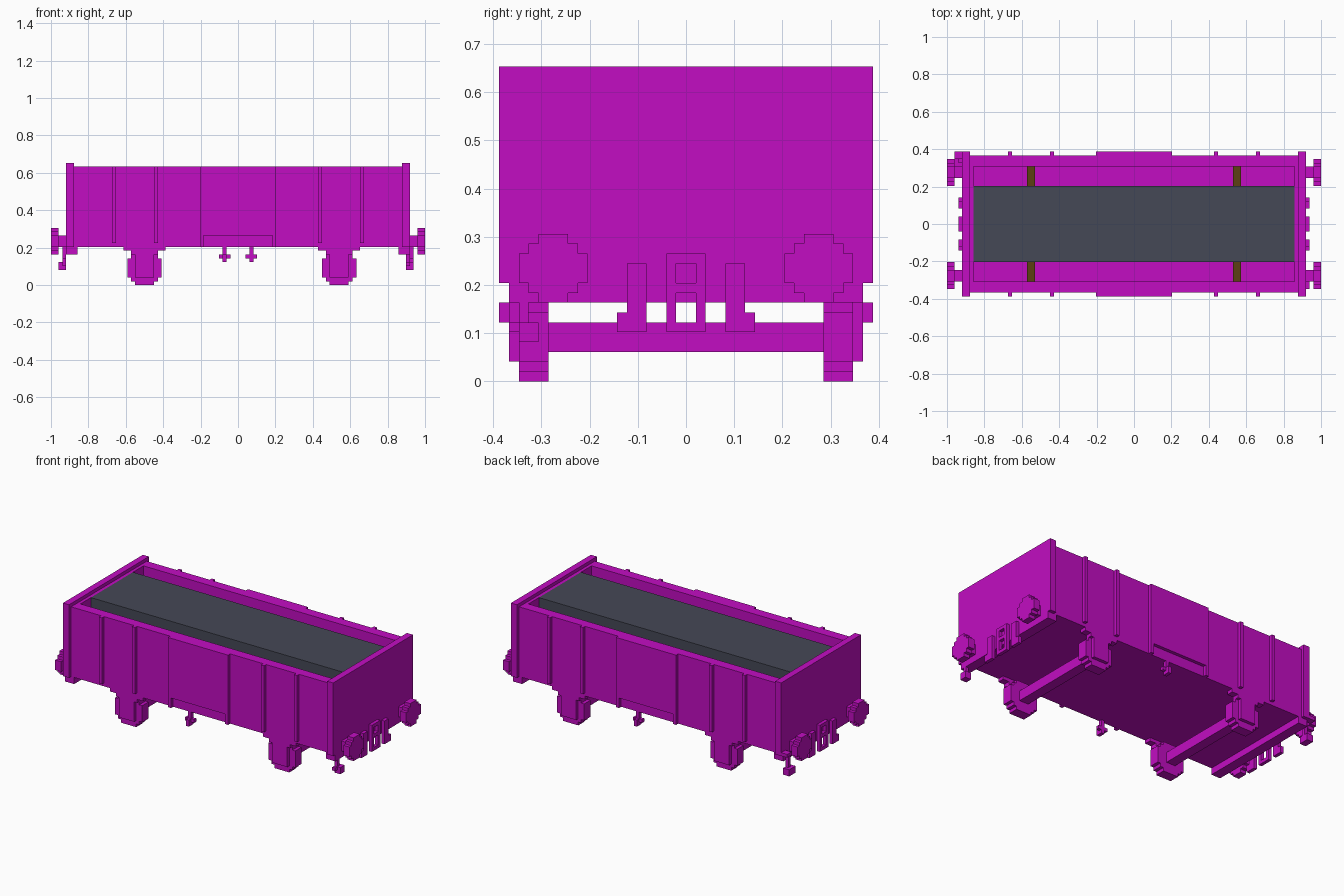
import bpy, bmesh
from mathutils import Vector

U = 2 / 98  # one block of the grid

if "Cube" in bpy.data.objects:
    bpy.data.objects.remove(bpy.data.objects["Cube"], do_unlink=True)


def material(name, rgb):
    m = bpy.data.materials.new(name)
    m.use_nodes = True
    m.diffuse_color = (*rgb, 1)
    m.node_tree.nodes["Principled BSDF"].inputs["Base Color"].default_value = (*rgb, 1)
    return m


PAINT = material("magenta_paint", (0.54, 0.004, 0.54))
CARGO = material("slate_cargo", (0.06, 0.065, 0.093))
WOOD = material("brown_wood", (0.107, 0.051, 0.006))


def finish(name, bm, mat):
    bmesh.ops.recalc_face_normals(bm, faces=bm.faces)
    me = bpy.data.meshes.new(name)
    bm.to_mesh(me)
    bm.free()
    me.materials.append(mat)
    ob = bpy.data.objects.new(name, me)
    bpy.context.collection.objects.link(ob)
    return ob


def boxes(name, spans, mat=PAINT):
    """Blocks given as ((x0, x1), (y0, y1), (z0, z1)) in grid units."""
    bm = bmesh.new()
    for span in spans:
        verts = bmesh.ops.create_cube(bm, size=1)["verts"]
        for v in verts:
            v.co = Vector([(a + b) / 2 + c * (b - a) for (a, b), c in zip(span, v.co)]) * U
    return finish(name, bm, mat)


def disc(name, size, axis, centre, start, end):
    """Stepped round plate, extruded along x or y."""
    r = size / 2
    quarter = [(r, r - 2), (r - 1, r - 2), (r - 1, r - 1), (r - 2, r - 1), (r - 2, r)]
    outline = []
    for _ in range(4):
        outline += quarter
        quarter = [(-b, a) for a, b in quarter]
    bm = bmesh.new()
    verts = []
    for a, b in outline:
        p, z = centre[0] + a, centre[1] + b
        verts.append(bm.verts.new(Vector((start, p, z) if axis == "x" else (p, start, z)) * U))
    face = bm.faces.new(verts)
    out = bmesh.ops.extrude_face_region(bm, geom=[face])["geom"]
    shift = Vector((1, 0, 0) if axis == "x" else (0, 1, 0)) * (end - start) * U
    bmesh.ops.translate(bm, vec=shift, verts=[g for g in out if isinstance(g, bmesh.types.BMVert)])
    return finish(name, bm, PAINT)


def side(s, a, b):
    """Range a..b mirrored to the side s."""
    return (a, b) if s > 0 else (-b, -a)


# Body floor, load and timber cross strips
boxes("floor", [((-43, 43), (-18, 18), (10, 12))])
boxes("load", [((-42, 42), (-10, 10), (12, 31))], CARGO)
boxes("floor_timbers", [(side(sx, 26, 28), side(sy, 10, 15), (12, 13))
                        for sx in (-1, 1) for sy in (-1, 1)], WOOD)

# Long walls with ribs and a raised centre door
for s, tag in ((1, "back"), (-1, "front")):
    boxes(tag + "_wall", [((-43, 43), side(s, 15, 18), (10, 31))])
    boxes(tag + "_ribs", [(side(sx, x, x + 1), side(s, 18, 19), (11, 31))
                          for sx in (-1, 1) for x in (21, 32)])
    boxes(tag + "_door", [((-10, 10), side(s, 18, 19), (13, 31)),
                          ((-10, -9), side(s, 18, 19), (10, 13)),
                          ((9, 10), side(s, 18, 19), (10, 13))])
    # Hanging cross-shaped lever, on opposite halves of the two sides
    x = 3 if s > 0 else -4
    boxes(tag + "_lever", [((x, x + 1), side(s, 17, 18), (6, 10)),
                           ((x - 1, x + 2), side(s, 17, 18), (7, 8)),
                           ((x, x + 1), side(s, 18, 19), (6, 8))])

# Ends: plate, buffer beam, buffers and coupling gear
for s, tag in ((1, "left"), (-1, "right")):
    boxes(tag + "_end_plate", [(side(s, 43, 45), (-19, 19), (10, 32)),
                               (side(s, 42, 43), (-15, 15), (12, 31))])
    boxes(tag + "_buffer_beam", [(side(s, 42, 45), (-18, 18), (8, 10))])
    for sy in (-1, 1):
        end = "_back" if sy > 0 else "_front"
        boxes(tag + end + "_buffer_shaft", [(side(s, 45, 47), side(sy, 12, 15), (10, 13))])
        disc(tag + end + "_buffer_head", 7, "x", (13.5 * sy, 11.5), 47 * s, 49 * s)
        boxes(tag + end + "_hose", [(side(s, 45, 46), side(sy, 4, 6), (5, 12)),
                                    (side(s, 45, 46), side(sy, 6, 7), (5, 7))])
    bars = [(side(s, 45, 46), side(sy, 1, 2), (5, 13)) for sy in (-1, 1)]
    bars += [(side(s, 45, 46), (-1, 1), z) for z in ((5, 6), (9, 10), (12, 13))]
    boxes(tag + "_coupling", bars)

# Shunter's footholds on two opposite corners
boxes("left_foothold", [((44, 45), (-17, -16), (6, 8)), ((44, 46), (-17, -15), (4, 6)),
                        ((44, 45), (-18, -15), (5, 6))])
boxes("right_foothold", [((-46, -45), (16, 17), (6, 10)), ((-47, -45), (15, 18), (4, 6)),
                         ((-47, -45), (17, 19), (10, 11))])

# Running gear: axle beam, wheels, axle boxes and springs
for cx, tag in ((26.5, "left"), (-24.5, "right")):
    boxes(tag + "_axle", [((cx - 1.5, cx + 1.5), (-14, 14), (3, 6))])
    for s, end in ((1, "_back"), (-1, "_front")):
        disc(tag + end + "_wheel", 9, "y", (cx, 4.5), 14 * s, 17 * s)
        boxes(tag + end + "_axle_box", [((cx - 2.5, cx + 2.5), side(s, 17, 18), (2, 8)),
                                        ((cx - 1.5, cx + 1.5), side(s, 17, 18), (8, 9))])
        boxes(tag + end + "_spring", [((cx - 3.5, cx + 3.5), side(s, 16, 18), (8, 9)),
                                      ((cx - 4.5, cx + 4.5), side(s, 16, 18), (9, 10)),
                                      ((cx - 5.5, cx - 4.5), side(s, 16, 18), (9, 10)),
                                      ((cx + 4.5, cx + 5.5), side(s, 16, 18), (9, 10))])
